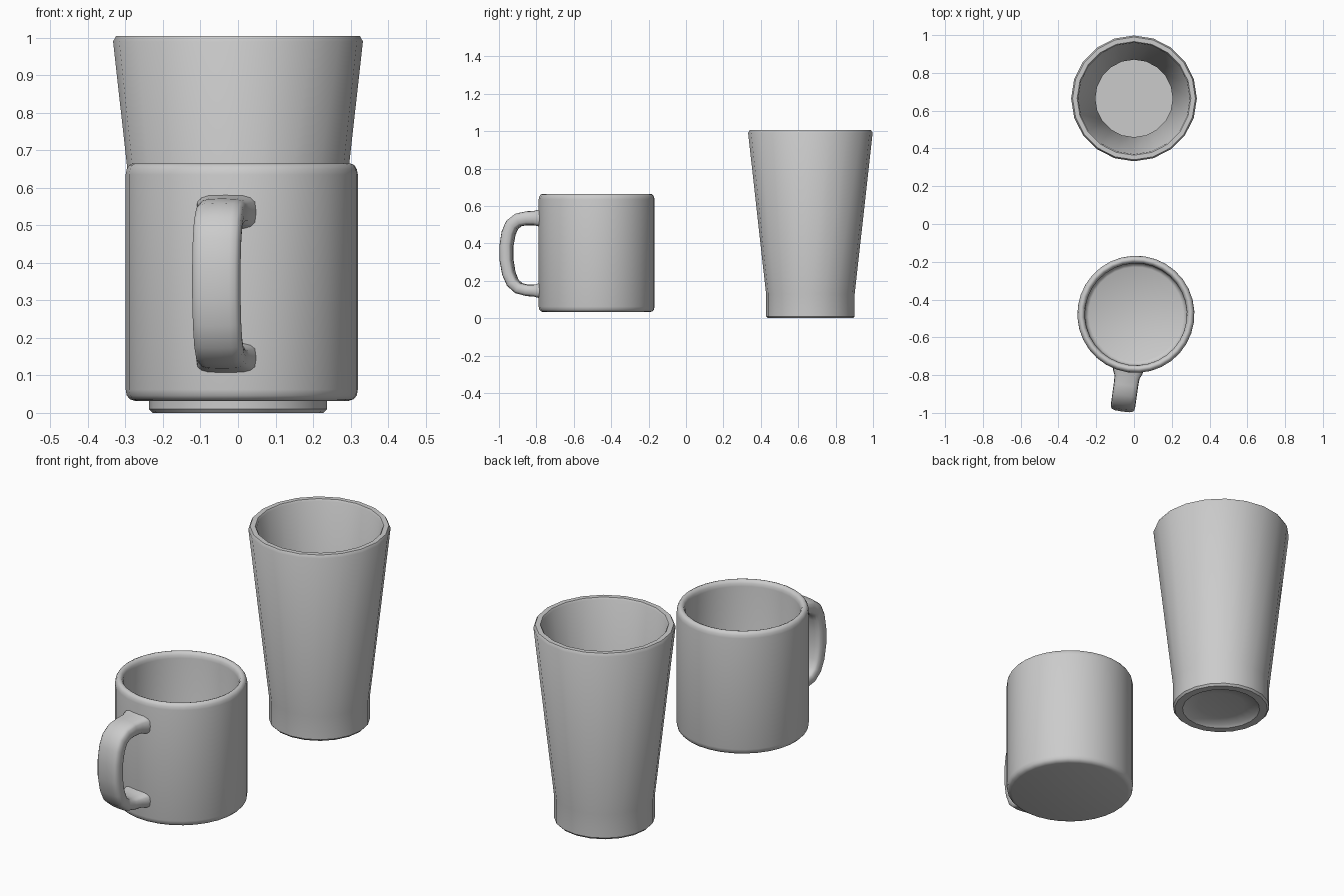
import bpy, bmesh, math
from mathutils import Vector

if "Cube" in bpy.data.objects:
    bpy.data.objects.remove(bpy.data.objects["Cube"])

GREY = bpy.data.materials.new("plain grey")
GREY.diffuse_color = (0.6, 0.6, 0.6, 1)
GREY.use_nodes = True
GREY.node_tree.nodes["Principled BSDF"].inputs["Base Color"].default_value = GREY.diffuse_color


def finish(name, bm, loc, turn, angle):
    bmesh.ops.recalc_face_normals(bm, faces=bm.faces)
    me = bpy.data.meshes.new(name)
    bm.to_mesh(me)
    bm.free()
    me.materials.append(GREY)
    ob = bpy.data.objects.new(name, me)
    bpy.context.collection.objects.link(ob)
    ob.location = loc
    ob.rotation_euler.z = turn
    bpy.ops.object.select_all(action='DESELECT')
    ob.select_set(True)
    bpy.context.view_layer.objects.active = ob
    bpy.ops.object.shade_smooth_by_angle(angle=math.radians(angle))
    return ob


def skin(bm, rings):
    """Join closed rings of points in order and cap both ends."""
    loops = [[bm.verts.new(p) for p in r] for r in rings]
    n = len(loops[0])
    for a, b in zip(loops, loops[1:]):
        for i in range(n):
            j = (i + 1) % n
            bm.faces.new((a[i], a[j], b[j], b[i]))
    bm.faces.new(loops[0])
    bm.faces.new(loops[-1])


def lathe(name, profile, sides, loc, turn=0, angle=35):
    bm = bmesh.new()
    skin(bm, [[(r * math.cos(i * math.tau / sides), r * math.sin(i * math.tau / sides), z)
               for i in range(sides)] for r, z in profile])
    return finish(name, bm, loc, turn, angle)


# Tall tapered glass with recessed base
lathe("tall_glass", [
    (0.115, 0.022), (0.175, 0.012), (0.19, 0.0), (0.228, 0.0), (0.237, 0.01),
    (0.237, 0.13), (0.333, 0.99), (0.325, 1.005), (0.301, 1.005), (0.295, 0.995),
    (0.205, 0.13), (0.205, 0.04)], 20, (0, 0.665, 0))

# Mug body with rounded rim and base
MUG = (0.01, -0.478, 0)
TURN = math.radians(-8)
lathe("mug_body", [
    (0.285, 0.032), (0.298, 0.036), (0.307, 0.046), (0.31, 0.062),
    (0.31, 0.635), (0.307, 0.65), (0.30, 0.661), (0.29, 0.665),
    (0.28, 0.661), (0.273, 0.65), (0.27, 0.635),
    (0.27, 0.10), (0.264, 0.085), (0.25, 0.077)], 32, MUG, TURN, 50)

# Mug handle: rounded strap swept along a path of (distance, height, width, thickness)
path = [(0.28, 0.535, 0.17, 0.10), (0.312, 0.535, 0.155, 0.09), (0.335, 0.535, 0.134, 0.078),
        (0.375, 0.534, 0.13, 0.075), (0.42, 0.526, 0.13, 0.073), (0.455, 0.50, 0.13, 0.072),
        (0.475, 0.455, 0.13, 0.07), (0.486, 0.39, 0.13, 0.068), (0.486, 0.31, 0.13, 0.068),
        (0.474, 0.24, 0.13, 0.066), (0.453, 0.19, 0.13, 0.064), (0.42, 0.16, 0.13, 0.062),
        (0.375, 0.149, 0.13, 0.062), (0.335, 0.147, 0.134, 0.065), (0.312, 0.147, 0.155, 0.078),
        (0.28, 0.147, 0.17, 0.088)]
rings = []
for k, (d, z, w, t) in enumerate(path):
    a, b = path[max(k - 1, 0)], path[min(k + 1, len(path) - 1)]
    tangent = Vector((0, a[0] - b[0], b[1] - a[1])).normalized()
    side = Vector((1, 0, 0))
    out = tangent.cross(side)
    ring = []
    for i in range(16):
        c, s = math.cos(i * math.tau / 16), math.sin(i * math.tau / 16)
        u = math.copysign(abs(c) ** 0.55, c) * w / 2
        v = math.copysign(abs(s) ** 0.55, s) * t / 2
        ring.append(Vector((0, -d, z)) + side * u + out * v)
    rings.append(ring)
bm = bmesh.new()
skin(bm, rings)
finish("mug_handle", bm, MUG, TURN, 60)
